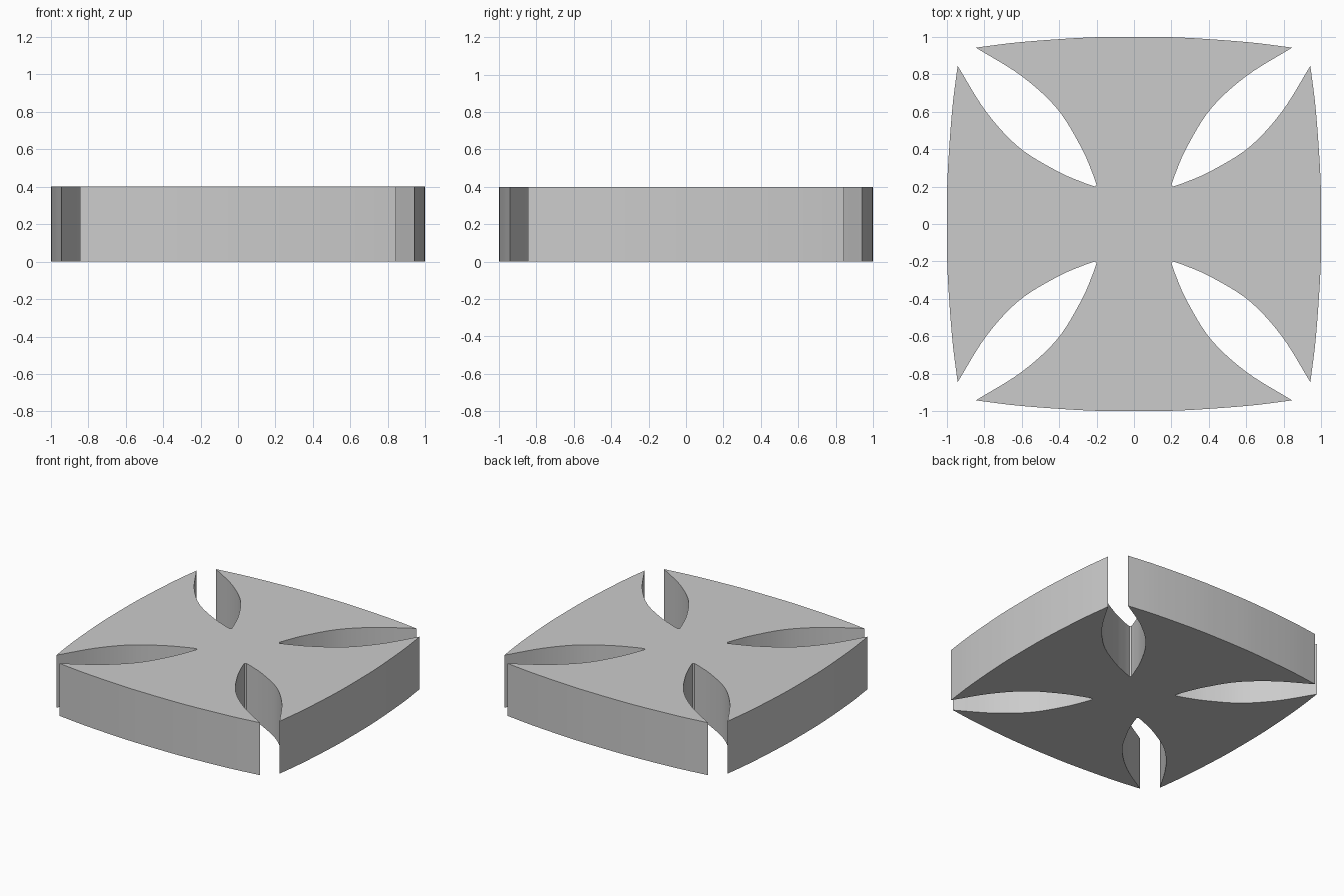
import bpy, bmesh, math
from mathutils import Vector
from mathutils.geometry import interpolate_bezier

if "Cube" in bpy.data.objects:
    bpy.data.objects.remove(bpy.data.objects["Cube"])

HEIGHT = 0.4


def smooth_path(pts, steps=6):
    """Smooth curve through the given points."""
    p = [Vector((x, y, 0)) for x, y in pts]
    p = [2 * p[0] - p[1]] + p + [2 * p[-1] - p[-2]]
    out = []
    for a, b, c, d in zip(p, p[1:], p[2:], p[3:]):
        seg = interpolate_bezier(b, b + (c - a) / 6, c - (d - b) / 6, c, steps + 1)
        out += seg[:-1]
    return out + [p[-2].copy()]


# Half of one flared arm: concave flank, then gently bowed outer edge
flank = smooth_path([(0.2, 0.21), (0.225, 0.28), (0.285, 0.415), (0.41, 0.615),
                     (0.6, 0.79), (0.845, 0.942)])
rim = smooth_path([(0.845, 0.942), (0.6, 0.972), (0.25, 0.996), (0, 1)], 4)
half = flank + rim[1:]
arm = half + [Vector((-v.x, v.y, 0)) for v in reversed(half[:-1])]

# Four arms around the centre make the outline
outline = []
for k in range(4):
    a = k * math.pi / 2
    c, s = math.cos(a), math.sin(a)
    outline += [(c * v.x - s * v.y, s * v.x + c * v.y) for v in arm]

# Extrude the outline into a slab
bm = bmesh.new()
face = bm.faces.new([bm.verts.new((x, y, 0)) for x, y in outline])
new = bmesh.ops.extrude_face_region(bm, geom=[face], use_keep_orig=True)["geom"]
bmesh.ops.translate(bm, vec=(0, 0, HEIGHT),
                    verts=[g for g in new if isinstance(g, bmesh.types.BMVert)])
bmesh.ops.recalc_face_normals(bm, faces=bm.faces)
mesh = bpy.data.meshes.new("flared_cross")
bm.to_mesh(mesh)
bm.free()

cross = bpy.data.objects.new("flared_cross", mesh)
bpy.context.collection.objects.link(cross)
bpy.context.view_layer.objects.active = cross
cross.select_set(True)
bpy.ops.object.shade_smooth_by_angle(angle=math.radians(30))
